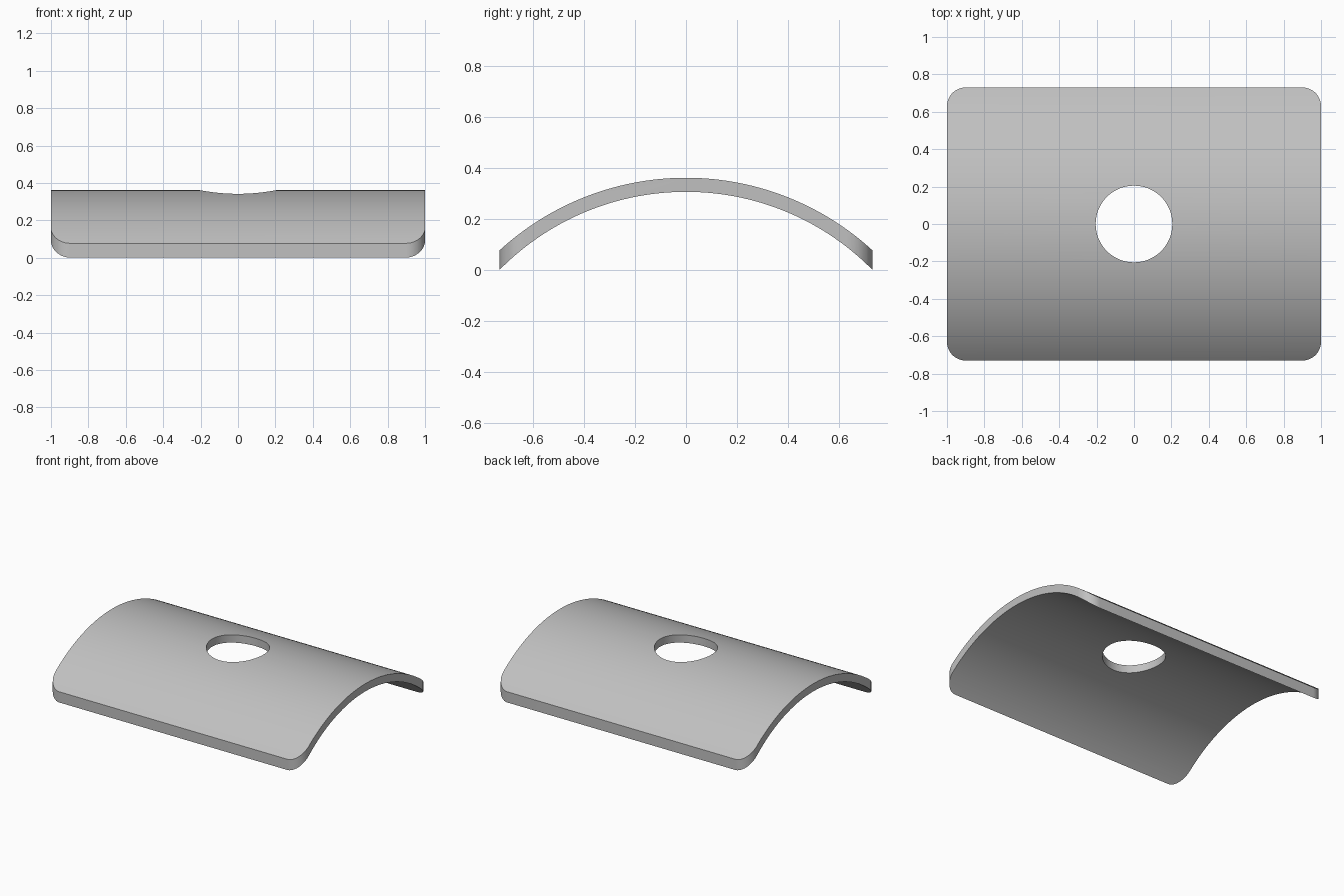
import bpy, bmesh
from math import sin, cos, pi, radians

cube = bpy.data.objects.get("Cube")
if cube:
    bpy.data.objects.remove(cube, do_unlink=True)

HALF_X, HALF_Y, CORNER = 1.0, 0.73, 0.1
R_OUT, R_IN, AXIS_Z = 1.08, 1.025, -0.718
HOLE_R = 0.205

grey = bpy.data.materials.new("light grey")
grey.use_nodes = True
colour = (0.53, 0.53, 0.53, 1)
grey.diffuse_color = colour
grey.node_tree.nodes["Principled BSDF"].inputs["Base Color"].default_value = colour


def prism(name, outline, offset):
    """Extrude a closed outline by an offset vector."""
    bm = bmesh.new()
    face = bm.faces.new([bm.verts.new(p) for p in outline])
    new = bmesh.ops.extrude_face_region(bm, geom=[face])["geom"]
    verts = [g for g in new if isinstance(g, bmesh.types.BMVert)]
    bmesh.ops.translate(bm, verts=verts, vec=offset)
    bmesh.ops.recalc_face_normals(bm, faces=bm.faces)
    mesh = bpy.data.meshes.new(name)
    bm.to_mesh(mesh)
    bm.free()
    mesh.materials.append(grey)
    obj = bpy.data.objects.new(name, mesh)
    bpy.context.collection.objects.link(obj)
    return obj


def arc(radius, start, end, steps):
    return [(radius * cos(a), radius * sin(a))
            for a in (start + (end - start) * i / steps for i in range(steps + 1))]


# Curved sheet, oversized so its edges can be trimmed
low, high = radians(35), radians(145)
section = arc(R_OUT, low, high, 96) + arc(R_IN, high, low, 96)
panel = prism("curved_panel", [(-1.2, y, z + AXIS_Z) for y, z in section], (2.4, 0, 0))

# Rounded rectangle that trims the sheet
outline = []
for i, (sx, sy) in enumerate([(1, 1), (-1, 1), (-1, -1), (1, -1)]):
    cx, cy = sx * (HALF_X - CORNER), sy * (HALF_Y - CORNER)
    outline += [(cx + x, cy + y, -0.5) for x, y in arc(CORNER, i * pi / 2, (i + 1) * pi / 2, 12)]
trim = prism("trim_cutter", outline, (0, 0, 1.5))

# Round centre hole
circle = [(x, y, -0.5) for x, y in arc(HOLE_R, 0, 2 * pi, 64)[:-1]]
hole = prism("hole_cutter", circle, (0, 0, 1.5))

bpy.ops.object.select_all(action="DESELECT")
panel.select_set(True)
bpy.context.view_layer.objects.active = panel
for cutter, operation in ((trim, "INTERSECT"), (hole, "DIFFERENCE")):
    mod = panel.modifiers.new(cutter.name, "BOOLEAN")
    mod.object, mod.operation, mod.solver = cutter, operation, "EXACT"
    bpy.ops.object.modifier_apply(modifier=mod.name)
    bpy.data.objects.remove(cutter, do_unlink=True)
bpy.ops.object.shade_smooth_by_angle(angle=radians(25))
